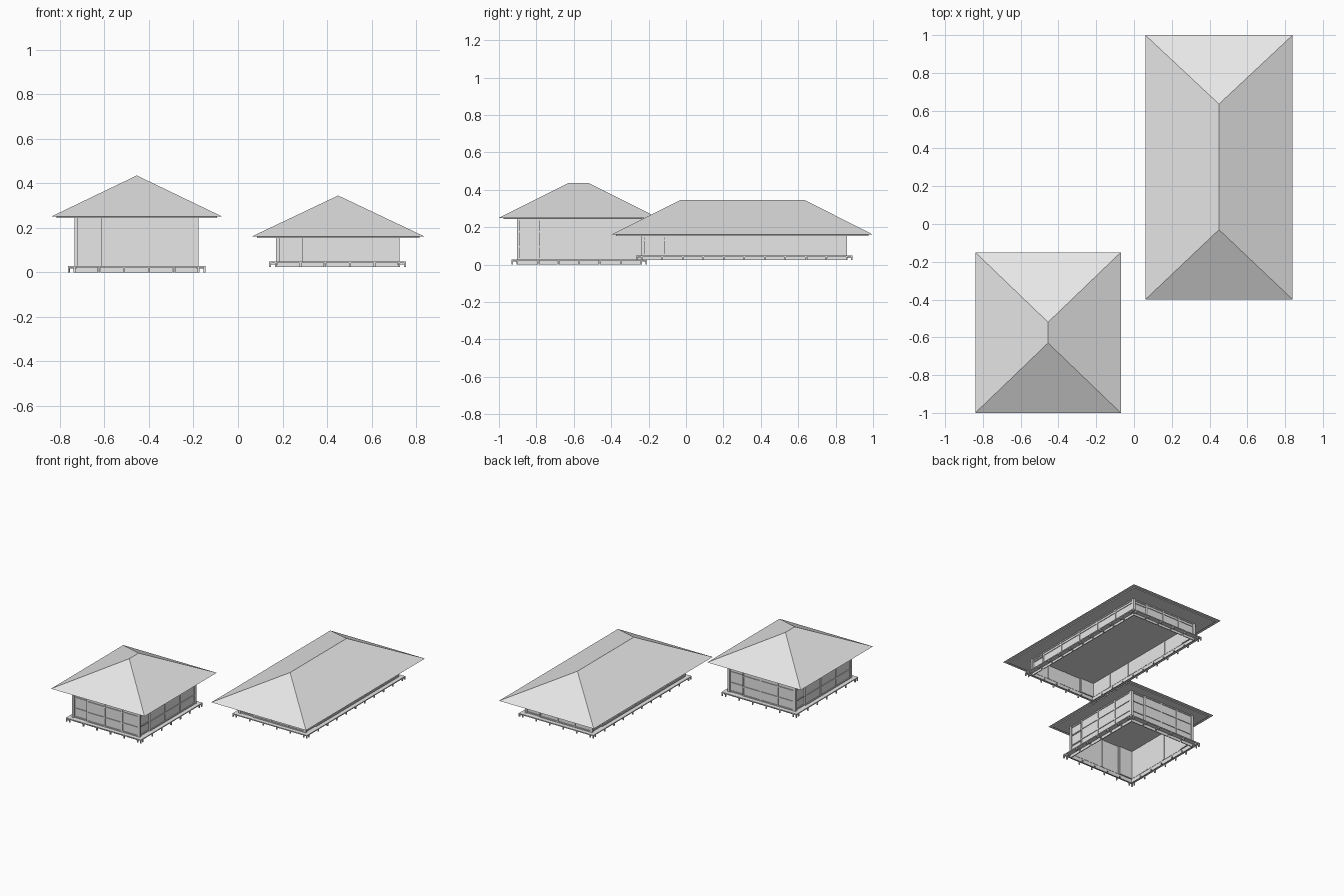
import bpy, bmesh, math
from mathutils import Matrix, Vector

cube = bpy.data.objects.get("Cube")
if cube:
    bpy.data.objects.remove(cube, do_unlink=True)

GREY = (0.8, 0.8, 0.8, 1.0)
grey = bpy.data.materials.new("plain grey")
grey.use_nodes = True
grey.diffuse_color = GREY
grey.node_tree.nodes["Principled BSDF"].inputs["Base Color"].default_value = GREY


def finish(bm, name):
    bmesh.ops.recalc_face_normals(bm, faces=bm.faces)
    mesh = bpy.data.meshes.new(name)
    bm.to_mesh(mesh)
    bm.free()
    mesh.materials.append(grey)
    obj = bpy.data.objects.new(name, mesh)
    bpy.context.collection.objects.link(obj)


def box(bm, frame, u, n, z):
    """Add a box: u runs along a side, n points outward, z is up."""
    centre = Vector([(a + b) / 2 for a, b in (u, n, z)])
    size = [abs(b - a) for a, b in (u, n, z)]
    matrix = frame @ Matrix.Translation(centre) @ Matrix.Diagonal((*size, 1))
    bmesh.ops.create_cube(bm, size=1, matrix=matrix)


def sides(x, y):
    """Yield frame and length of each side, starting at its left end."""
    corners = [(x[0], y[0]), (x[1], y[0]), (x[1], y[1]), (x[0], y[1])]
    for i, (cx, cy) in enumerate(corners):
        nx, ny = corners[(i + 1) % 4]
        turn = Matrix.Rotation(i * math.pi / 2, 4, "Z")
        flip = Matrix.Diagonal((1, -1, 1, 1))
        yield (Matrix.Translation((cx, cy, 0)) @ turn @ flip,
               abs(nx - cx) + abs(ny - cy))


def roof(name, x, y, ridge_y, eave, ridge):
    # Hipped slopes
    bm = bmesh.new()
    e = [bm.verts.new((px, py, eave)) for px, py in
         ((x[0], y[0]), (x[1], y[0]), (x[1], y[1]), (x[0], y[1]))]
    front, back = [bm.verts.new((sum(x) / 2, ry, ridge)) for ry in ridge_y]
    for face in ((e[0], e[1], front), (e[1], e[2], back, front),
                 (e[2], e[3], back), (e[3], e[0], front, back), e[::-1]):
        bm.faces.new(face)
    finish(bm, name + "_roof")
    # Thin inset board under the eaves
    bm = bmesh.new()
    inset = 0.025
    box(bm, Matrix(), (x[0] + inset, x[1] - inset), (y[0] + inset, y[1] - inset),
        (eave - 0.007, eave))
    finish(bm, name + "_eave_board")


def walls(name, x, y, floor, top, rails):
    bay = 0.12
    panels, frames = bmesh.new(), bmesh.new()
    for frame, length in sides(x, y):
        # Main panel and the deeper narrow bay at the left end
        box(panels, frame, (bay, length), (-0.012, -0.005), (floor, top))
        box(panels, frame, (0, bay), (-0.02, -0.014), (floor, top))
        # Posts
        count = max(3, round((length - bay) / 0.2))
        for i in range(count + 1):
            u = bay + (length - bay - 0.01) * i / count
            box(frames, frame, (u, u + 0.01), (-0.016, 0), (floor, top))
        box(frames, frame, (0, 0.01), (-0.02, -0.008), (floor, top))
        # Rails
        for z in [floor + 0.004, *rails, top - 0.004]:
            box(frames, frame, (bay, length), (-0.012, 0), (z - 0.004, z + 0.004))
            box(frames, frame, (0, bay), (-0.02, -0.008), (z - 0.004, z + 0.004))
    finish(panels, name + "_wall_panels")
    finish(frames, name + "_wall_frame")


def veranda(name, x, y, base, floor):
    width = 0.03
    deck, supports, footing = bmesh.new(), bmesh.new(), bmesh.new()
    for frame, length in sides(x, y):
        # Deck boards run around the walls
        box(deck, frame, (-width, length), (-0.01, width), (floor - 0.007, floor))
        count = round(length / 0.11)
        step = length / count
        for i in range(count + 1):
            u = i * step
            # Joist and short outer post
            box(supports, frame, (u - 0.004, u + 0.004), (-0.01, width),
                (floor - 0.012, floor - 0.007))
            box(supports, frame, (u - 0.004, u + 0.004), (width - 0.009, width - 0.001),
                (base, floor - 0.007))
            if i < count:
                box(footing, frame, (u + 0.005, u + step - 0.005), (-0.01, -0.004),
                    (base, floor - 0.007))
        # Corner post
        box(supports, frame, (-width, 0.008 - width), (width - 0.008, width),
            (base, floor - 0.007))
    finish(deck, name + "_veranda_deck")
    finish(supports, name + "_veranda_supports")
    finish(footing, name + "_footing_panels")


def house(name, roof_x, roof_y, ridge_y, wall_x, wall_y, base, floor, eave, ridge, rails):
    roof(name, roof_x, roof_y, ridge_y, eave, ridge)
    walls(name, wall_x, wall_y, floor, eave - 0.007, rails)
    veranda(name, wall_x, wall_y, base, floor)


house("tall_house", (-0.84, -0.07), (-1.0, -0.15), (-0.63, -0.52),
      (-0.735, -0.177), (-0.903, -0.238), 0.0, 0.028, 0.25, 0.435, (0.095, 0.175))
house("long_house", (0.06, 0.84), (-0.4, 1.0), (-0.03, 0.635),
      (0.17, 0.725), (-0.237, 0.86), 0.024, 0.048, 0.16, 0.345, (0.13,))
